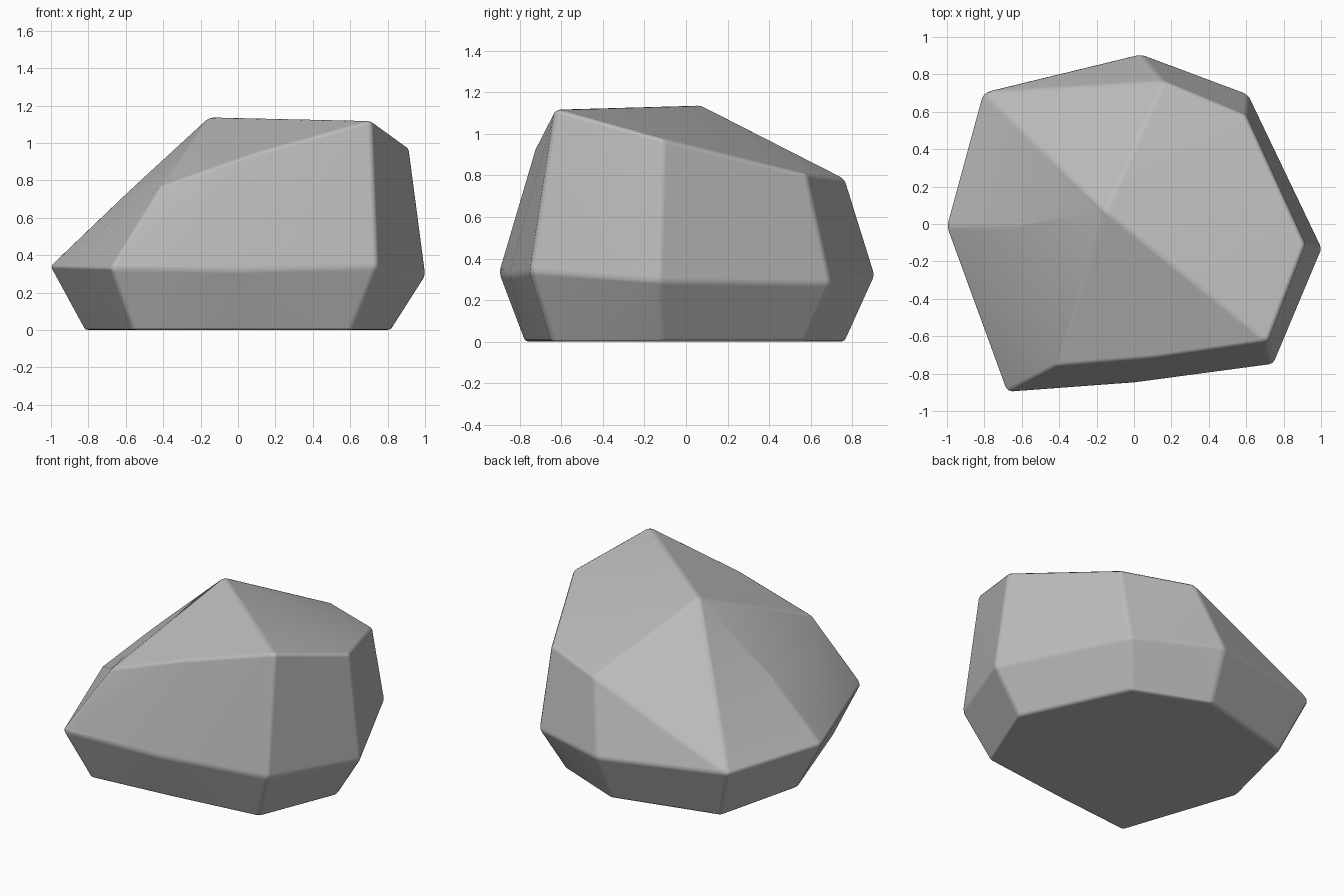
import bpy, bmesh

if "Cube" in bpy.data.objects:
    bpy.data.objects.remove(bpy.data.objects["Cube"])

# Rings of corner points, running round the boulder from the left side
base = [(-.82, -.01), (-.56, -.775), (0, -.72), (.61, -.645),
        (.82, -.12), (.50, .57), (.02, .765), (-.67, .59)]
waist = [(-1.005, -.01, .34), (-.68, -.90, .33), (0, -.85, .32), (.745, -.75, .335),
         (1.005, -.13, .29), (.61, .695, .28), (.035, .91, .32), (-.81, .705, .36)]
crown = [(-.65, -.01, .68), (-.41, -.76, .77), (.12, -.715, .955), (.715, -.63, 1.12),
         (.915, -.11, .975), (.60, .58, .805), (.16, .765, .785)]
peak = (-.15, .07, 1.14)

# Boulder body: faceted skin stretched over the rings
bm = bmesh.new()
for p in [(x, y, 0) for x, y in base] + waist + crown + [peak]:
    bm.verts.new(p)
hull = bmesh.ops.convex_hull(bm, input=bm.verts[:])
bmesh.ops.delete(bm, geom=[v for v in bm.verts if not v.link_faces], context='VERTS')
bmesh.ops.dissolve_limit(bm, angle_limit=.02, verts=bm.verts[:], edges=bm.edges[:])
bmesh.ops.recalc_face_normals(bm, faces=bm.faces[:])
mesh = bpy.data.meshes.new("boulder")
bm.to_mesh(mesh)
bm.free()
boulder = bpy.data.objects.new("boulder", mesh)
bpy.context.collection.objects.link(boulder)

# Stone colour
stone = bpy.data.materials.new("grey stone")
stone.diffuse_color = (.5, .5, .5, 1)
stone.use_nodes = True
stone.node_tree.nodes["Principled BSDF"].inputs["Base Color"].default_value = stone.diffuse_color
mesh.materials.append(stone)

# Worn edges: narrow rounding on the clear creases only
bpy.context.view_layer.objects.active = boulder
boulder.select_set(True)
bpy.ops.object.shade_smooth()
bevel = boulder.modifiers.new("worn edges", 'BEVEL')
bevel.width = .02
bevel.segments = 2
bevel.limit_method = 'ANGLE'
bevel.angle_limit = .3
bevel.harden_normals = True
